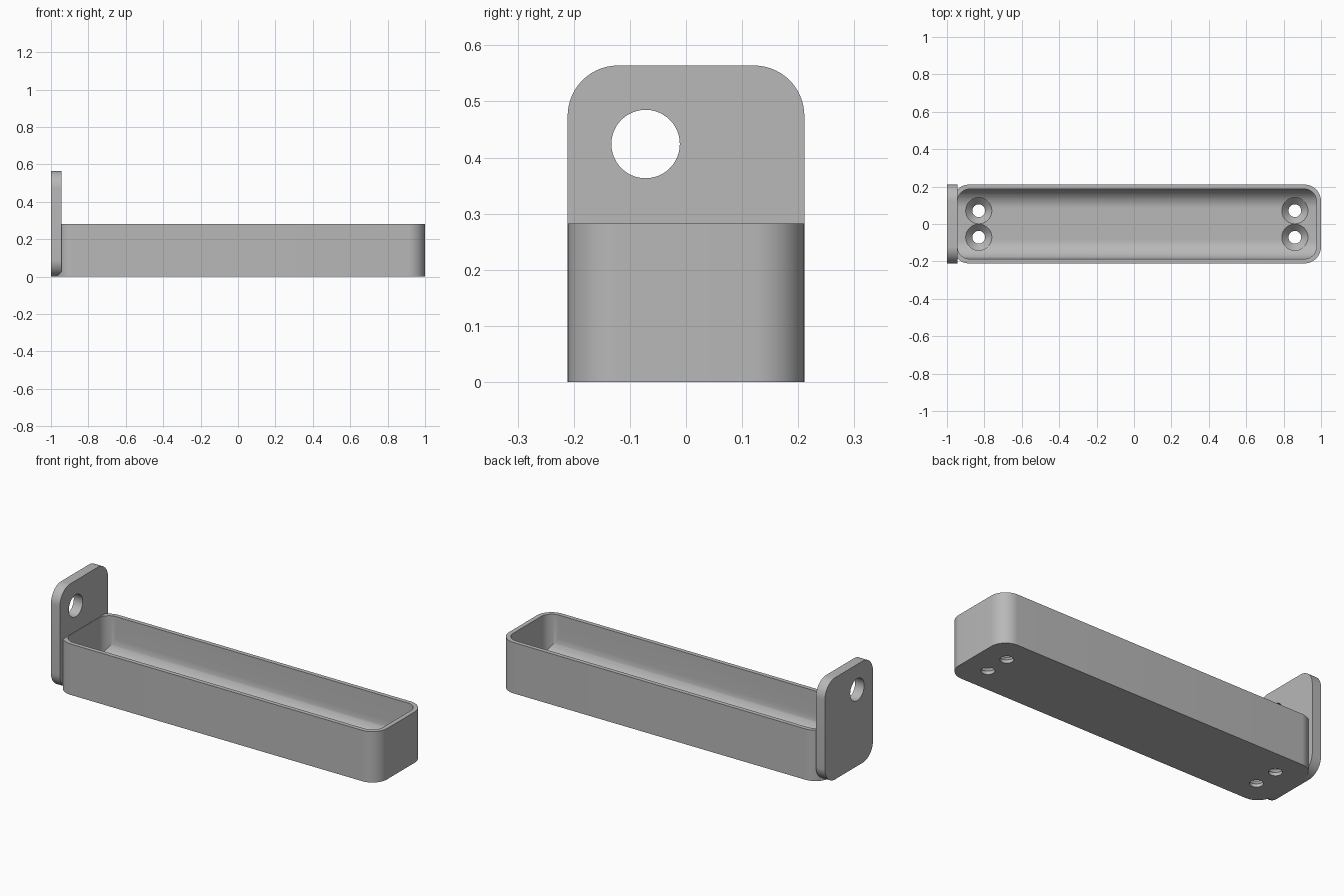
import bpy, bmesh, math
from mathutils import Vector

cube = bpy.data.objects.get("Cube")
if cube:
    bpy.data.objects.remove(cube, do_unlink=True)

grey = bpy.data.materials.new("plain grey")
grey.use_nodes = True
colour = (0.48, 0.48, 0.48, 1)
grey.diffuse_color = colour
grey.node_tree.nodes["Principled BSDF"].inputs["Base Color"].default_value = colour


def rounded(u0, u1, v0, v1, radii, steps=14):
    """Rounded rectangle; radii run from the lower left, counterclockwise."""
    corners = [(u0, v0, 1, 1), (u1, v0, -1, 1), (u1, v1, -1, -1), (u0, v1, 1, -1)]
    points = []
    for i, ((u, v, su, sv), r) in enumerate(zip(corners, radii)):
        if r == 0:
            points.append((u, v))
            continue
        for k in range(steps + 1):
            a = math.pi * (1 + i / 2 + k / steps / 2)
            points.append((u + su * r + r * math.cos(a), v + sv * r + r * math.sin(a)))
    return points


def circle(u, v, r, steps=40):
    return [(u + r * math.cos(k * math.tau / steps), v + r * math.sin(k * math.tau / steps))
            for k in range(steps)]


def loft(name, rings, axis):
    """Solid through (height, outline) rings stacked along x or z."""
    bm = bmesh.new()
    place = (lambda h, p: Vector((h, *p))) if axis == "x" else (lambda h, p: Vector((*p, h)))
    loops = [[bm.verts.new(place(h, p)) for p in outline] for h, outline in rings]
    for low, high in zip(loops, loops[1:]):
        for i in range(len(low)):
            j = (i + 1) % len(low)
            bm.faces.new((low[i], low[j], high[j], high[i]))
    bm.faces.new(loops[0][::-1])
    bm.faces.new(loops[-1])
    bmesh.ops.recalc_face_normals(bm, faces=bm.faces)
    mesh = bpy.data.meshes.new(name)
    bm.to_mesh(mesh)
    bm.free()
    mesh.materials.append(grey)
    obj = bpy.data.objects.new(name, mesh)
    bpy.context.collection.objects.link(obj)
    return obj


def combine(obj, cutter, operation="DIFFERENCE"):
    mod = obj.modifiers.new("cut", "BOOLEAN")
    mod.operation, mod.object, mod.solver = operation, cutter, "EXACT"
    bpy.ops.object.select_all(action="DESELECT")
    bpy.context.view_layer.objects.active = obj
    obj.select_set(True)
    bpy.ops.object.modifier_apply(modifier=mod.name)
    bpy.data.objects.remove(cutter, do_unlink=True)


HALF, FLOOR, RIM = 0.211, 0.055, 0.282
FACE = -0.945

# Tray body with rounded upright corners
outer = rounded(-0.97, 1, -HALF, HALF, [0.09] * 4)
tray = loft("tray", [(0, outer), (RIM, outer)], "z")

# Hollow: rounded plan crossed with a trough that is filleted along the long sides
plan = rounded(FACE + 0.002, 0.975, -0.187, 0.187, [0.065] * 4)
cavity = loft("cavity_cutter", [(0.01, plan), (0.4, plan)], "z")
trough = rounded(-0.187, 0.187, FLOOR, 0.5, [0.1, 0.1, 0, 0])
combine(cavity, loft("trough_cutter", [(-1.2, trough), (1.2, trough)], "x"), "INTERSECT")
combine(tray, cavity)

# Countersunk screw holes through the floor
for x in (-0.83, 0.86):
    for y in (-0.071, 0.071):
        bore, head = circle(x, y, 0.034), circle(x, y, 0.07)
        rings = [(-0.05, bore), (0.018, bore), (FLOOR, head), (0.2, head)]
        combine(tray, loft("screw_cutter", rings, "z"))

# Upright end plate with an off-centre hole
outline = rounded(-HALF, HALF, 0, 0.564, [0.09] * 4)
plate = loft("end_plate", [(-1, outline), (FACE, outline)], "x")
hole = circle(-0.072, 0.424, 0.061, 48)
combine(plate, loft("hole_cutter", [(-1.1, hole), (-0.8, hole)], "x"))

# Smooth curves, crisp edges
for obj in (tray, plate):
    bpy.ops.object.select_all(action="DESELECT")
    bpy.context.view_layer.objects.active = obj
    obj.select_set(True)
    bpy.ops.object.shade_smooth_by_angle(angle=math.radians(30))
